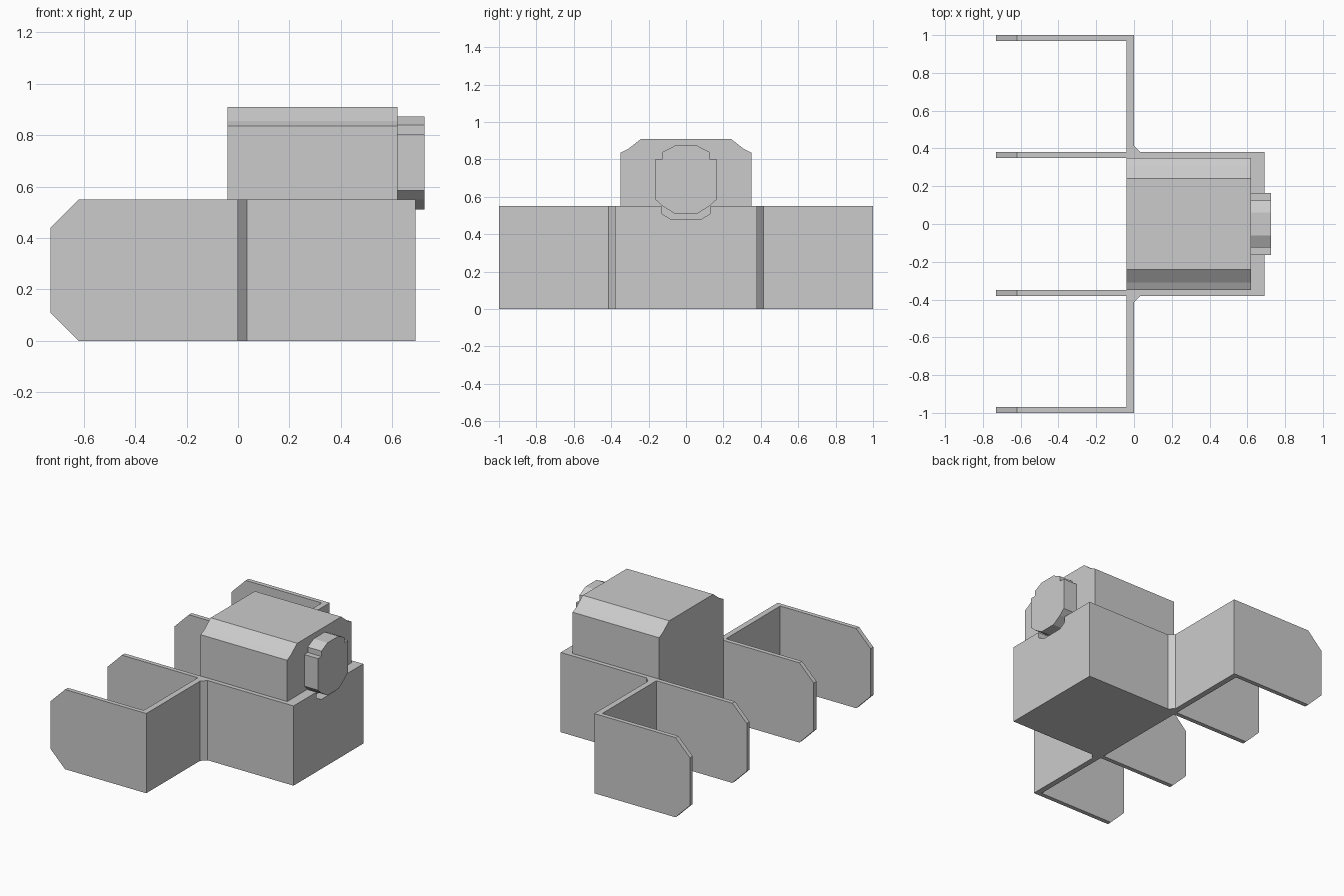
import bpy
import bmesh
from mathutils import Vector

cube = bpy.data.objects.get("Cube")
if cube:
    bpy.data.objects.remove(cube, do_unlink=True)

grey = bpy.data.materials.new("plain grey")
GREY = (0.6, 0.6, 0.6, 1)
grey.diffuse_color = GREY
grey.use_nodes = True
grey.node_tree.nodes["Principled BSDF"].inputs["Base Color"].default_value = GREY

HEIGHT = 0.55


def extrude(name, profile, axis, start, end):
    """Prism from a 2D profile in the two other axes, run along one axis."""
    bm = bmesh.new()
    verts = []
    for a, b in profile:
        co = [a, b]
        co.insert(axis, start)
        verts.append(bm.verts.new(co))
    face = bm.faces.new(verts)
    moved = bmesh.ops.extrude_face_region(bm, geom=[face])["geom"]
    shift = Vector((0, 0, 0))
    shift[axis] = end - start
    bmesh.ops.translate(bm, vec=shift,
                        verts=[v for v in moved if isinstance(v, bmesh.types.BMVert)])
    bmesh.ops.recalc_face_normals(bm, faces=bm.faces)
    mesh = bpy.data.meshes.new(name)
    bm.to_mesh(mesh)
    bm.free()
    mesh.materials.append(grey)
    obj = bpy.data.objects.new(name, mesh)
    bpy.context.collection.objects.link(obj)
    return obj


def mirrored(half):
    """Close a half profile by reflecting its first coordinate."""
    return half + [(-a, b) for a, b in reversed(half)]


# Housing block, cross walls and corner gussets share one plan outline
plan = [(-0.04, -1), (0, -1), (0, -0.415), (0.035, -0.38), (0.62, -0.38)]
plan += [(x, -y) for x, y in reversed(plan)]
extrude("housing_and_cross_walls", plan, 2, 0, HEIGHT)

# End wall with a notch that cradles the round cap
notched = [(-0.38, 0), (-0.38, HEIGHT), (-0.13, HEIGHT), (-0.13, 0.51), (-0.08, 0.48)]
extrude("notched_end_wall", mirrored(notched), 0, 0.62, 0.69)

# Four parallel clip plates with chamfered tips
plate = [(-0.04, 0), (-0.62, 0), (-0.73, 0.11), (-0.73, 0.44),
         (-0.62, HEIGHT), (-0.04, HEIGHT)]
for side, label in ((1, "back"), (-1, "front")):
    for part, inner, outer in (("inner", 0.35, 0.38), ("outer", 0.97, 1.0)):
        extrude(f"{label}_{part}_plate", plate, 1, side * inner, side * outer)

# Upper body with bevelled shoulders
body = [(-0.35, HEIGHT), (-0.35, 0.835), (-0.31, 0.855), (-0.24, 0.91)]
extrude("upper_body", mirrored(body), 0, -0.04, 0.62)

# Stepped round cap on the end of the body
cap = [(-0.06, 0.51), (-0.125, 0.55), (-0.163, 0.585), (-0.163, 0.803),
       (-0.125, 0.803), (-0.125, 0.84), (-0.06, 0.873)]
extrude("end_cap", mirrored(cap), 0, 0.62, 0.725)
